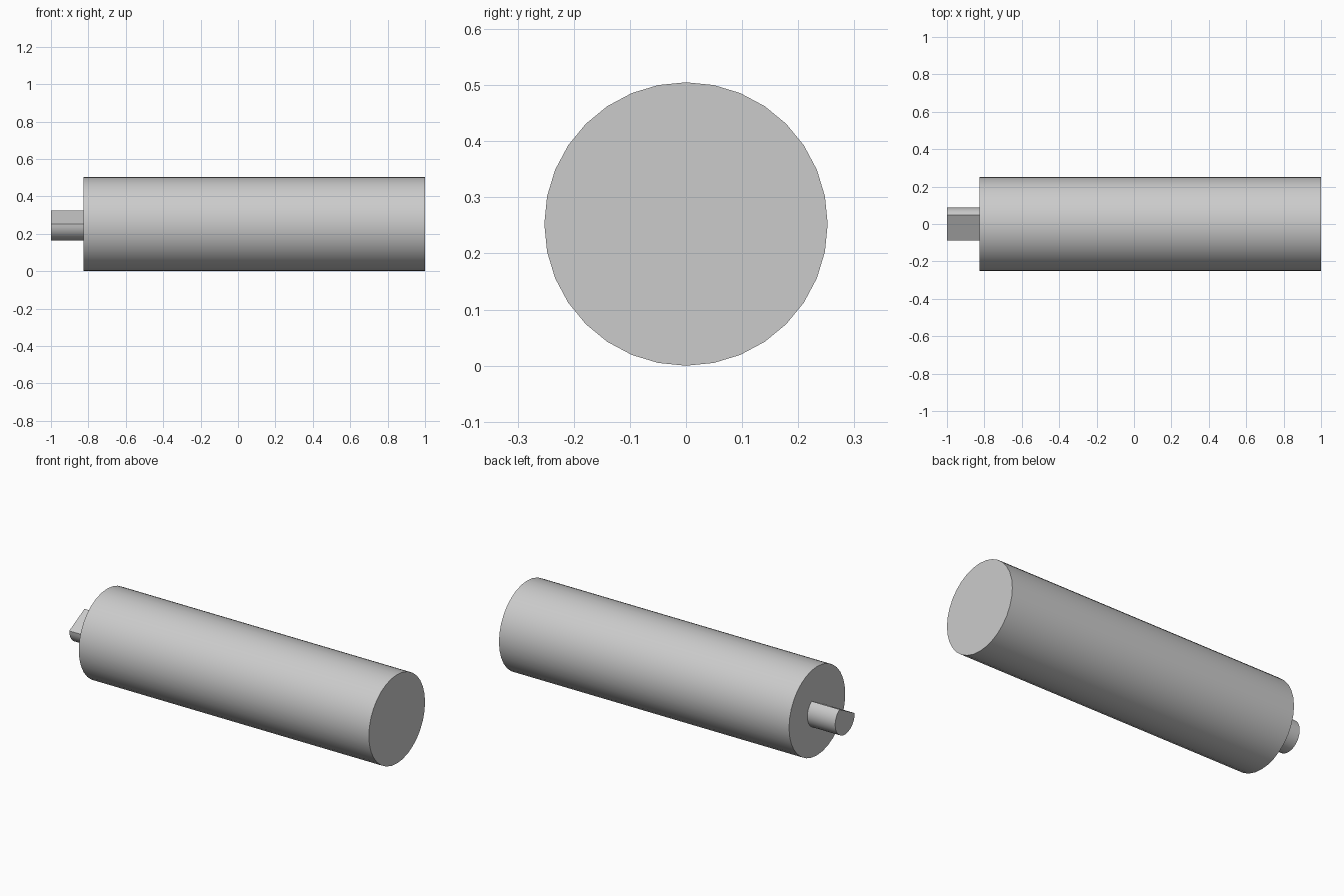
import bpy, math

if "Cube" in bpy.data.objects:
    bpy.data.objects.remove(bpy.data.objects["Cube"])

SIDES = 32
RADIUS = 0.2525
SHAFT_RADIUS = 0.088

grey = bpy.data.materials.new("plain grey")
grey.use_nodes = True
colour = (0.6, 0.6, 0.6, 1)
grey.diffuse_color = colour
grey.node_tree.nodes["Principled BSDF"].inputs["Base Color"].default_value = colour


def prism(name, radius, x0, x1, steps):
    """Extrude the chosen steps of a circle along x; skipped steps leave a flat."""
    angles = [math.tau * i / SIDES for i in steps]
    n = len(angles)
    verts = [(x, radius * math.cos(a), RADIUS + radius * math.sin(a))
             for x in (x0, x1) for a in angles]
    faces = [(i, (i + 1) % n, n + (i + 1) % n, n + i) for i in range(n)]
    faces += [tuple(reversed(range(n))), tuple(range(n, 2 * n))]
    mesh = bpy.data.meshes.new(name)
    mesh.from_pydata(verts, [], faces)
    mesh.materials.append(grey)
    obj = bpy.data.objects.new(name, mesh)
    bpy.context.collection.objects.link(obj)
    bpy.ops.object.select_all(action="DESELECT")
    obj.select_set(True)
    bpy.context.view_layer.objects.active = obj
    bpy.ops.object.shade_smooth_by_angle(angle=math.radians(30))


# Main round body
prism("body", RADIUS, -0.825, 1.0, range(SIDES))

# D-shaped shaft: the arc between the flat's two edges is left out
prism("shaft", SHAFT_RADIUS, -1.0, -0.825,
      [i for i in range(SIDES) if not 5 < i < 16])
